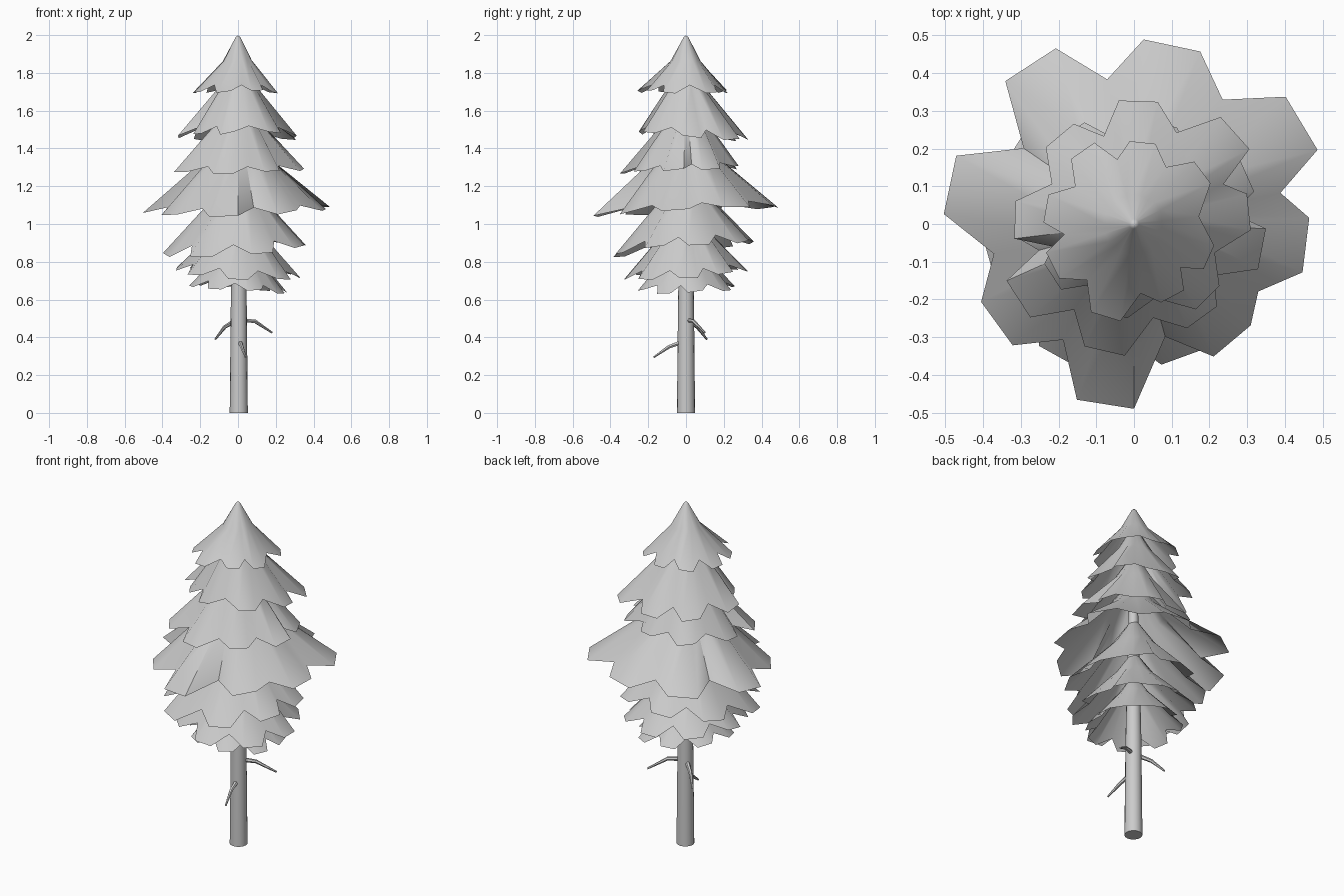
import bpy, bmesh, random
from math import sin, cos, radians
from mathutils import Vector

random.seed(4)
if "Cube" in bpy.data.objects:
    bpy.data.objects.remove(bpy.data.objects["Cube"], do_unlink=True)

grey = bpy.data.materials.new("plain grey")
grey.use_nodes = True
grey.diffuse_color = (0.6, 0.6, 0.6, 1)
grey.node_tree.nodes["Principled BSDF"].inputs["Base Color"].default_value = grey.diffuse_color


def finish(bm, name, angle):
    mesh = bpy.data.meshes.new(name)
    bm.to_mesh(mesh)
    bm.free()
    mesh.materials.append(grey)
    obj = bpy.data.objects.new(name, mesh)
    bpy.context.collection.objects.link(obj)
    bpy.ops.object.select_all(action="DESELECT")
    obj.select_set(True)
    bpy.context.view_layer.objects.active = obj
    bpy.ops.object.shade_smooth_by_angle(angle=radians(angle))


def polar(radius, degrees, z):
    return Vector((radius * cos(radians(degrees)), radius * sin(radians(degrees)), z))


def skin(bm, rings):
    """Bridge closed rings of equal length with quads."""
    loops = [[bm.verts.new(p) for p in ring] for ring in rings]
    for a, b in zip(loops, loops[1:]):
        for i in range(len(a)):
            j = (i + 1) % len(a)
            bm.faces.new((a[i], b[i], b[j], a[j]))
    return loops


def tube(name, points, radii, sides):
    """Tapered round tube through a short path."""
    bm = bmesh.new()
    rings = []
    for i, p in enumerate(points):
        along = points[min(i + 1, len(points) - 1)] - points[max(i - 1, 0)]
        turn = along.to_track_quat("Z", "Y")
        rings.append([p + turn @ polar(radii[i], 360 * k / sides, 0) for k in range(sides)])
    loops = skin(bm, rings)
    bm.faces.new(loops[0])
    bm.faces.new(loops[-1])
    bmesh.ops.recalc_face_normals(bm, faces=bm.faces)
    finish(bm, name, 50)


def foliage(name, apex, tip_z, lift, sag, tilt, angles, tips, notches, half=9):
    """Open skirt with eight blunt boughs and a notch between each pair."""
    rim = []
    for i, a in enumerate(angles):
        following = angles[(i + 1) % 8] - (360 if i == 7 else 0)
        rim.append(polar(tips[i], a + half, tip_z + random.uniform(-0.01, 0.01)))
        rim.append(polar(tips[i], a - half, tip_z + random.uniform(-0.01, 0.01)))
        rim.append(polar(notches[i], (a + following) / 2, tip_z + lift))
    for p in rim:
        p.z += tilt[0] * p.x + tilt[1] * p.y
    mean = sum(p.xy.length for p in rim) / len(rim)

    def ring(spread, drop, roundness):
        """Inner ring, evened out towards a plain circle."""
        points = []
        for p in rim:
            flat = p.xy * spread * (1 - roundness + roundness * mean / p.xy.length)
            fall = (tip_z - apex) * roundness + (p.z - apex) * (1 - roundness)
            points.append(Vector((flat.x, flat.y, apex + fall * drop)))
        return points

    bm = bmesh.new()
    first = skin(bm, [ring(0.06, 0.04, 1), ring(0.36, sag, 0.7), rim])[0]
    centre = bm.verts.new((0, 0, apex))
    for i in range(len(first)):
        bm.faces.new((centre, first[i], first[(i + 1) % len(first)]))
    bmesh.ops.recalc_face_normals(bm, faces=bm.faces)
    if sum(f.normal.z for f in bm.faces) < 0:
        bmesh.ops.reverse_faces(bm, faces=bm.faces)
    finish(bm, name, 50)


# Foliage tiers: apex, tip height, notch lift, sag, tilt, bough angles, bough lengths
BOUGHS = [78, 31, -7, -50, -99, -144, -192, -237]


def turned(by):
    return [a + by for a in BOUGHS]


TIERS = {
    "top": (2.0, 1.70, 0.035, 0.46, (0, 0), [84, 37, -24, -62, -107, -153, -190, -235],
            [0.22, 0.23, 0.22, 0.22, 0.26, 0.245, 0.24, 0.24]),
    "upper": (1.89, 1.465, 0.04, 0.40, (0, -0.07), [88, 42, 6, -45, -103, -147, -182, -230],
              [0.33, 0.365, 0.31, 0.28, 0.25, 0.26, 0.32, 0.31]),
    "upper_middle": (1.72, 1.285, 0.03, 0.40, (0, 0.05), [75, 24, -11, -54, -103, -147, -182, -235],
                     [0.28, 0.33, 0.35, 0.31, 0.35, 0.37, 0.31, 0.30]),
    "widest": (1.56, 1.07, 0.03, 0.42, (0.02, 0.05), BOUGHS,
               [0.49, 0.525, 0.465, 0.41, 0.49, 0.455, 0.505, 0.51]),
    "lower_middle": (1.32, 0.87, 0.045, 0.40, (0.06, 0.08), turned(-20),
                     [0.36, 0.36, 0.37, 0.38, 0.41, 0.40, 0.38, 0.36]),
    "lower": (1.12, 0.735, 0.04, 0.40, (-0.07, 0.07), turned(9), [0.33] * 8),
    "bottom": (0.98, 0.66, 0.03, 0.40, (-0.08, 0.03), turned(-20), [0.26] * 8),
}
CUTS = [0.405, 0.397, 0.375, 0.31, 0.36, 0.38, 0.355, 0.39]
for label, spec in TIERS.items():
    tips = spec[-1]
    notches = [0.77 * (tips[i] + tips[(i + 1) % 8]) / 2 for i in range(8)]
    foliage(label + "_foliage", *spec, CUTS if label == "widest" else notches)

# Trunk, running up inside the foliage
tube("trunk", [Vector((0.004, 0, z)) for z in (0, 0.6, 1.2, 1.8)], (0.048, 0.042, 0.03, 0.012), 16)

# Bare twigs
TWIGS = {
    "left_twig": ((0.02, 0.01, 0.49), (0.09, 0.04, 0.485), (0.18, 0.10, 0.425)),
    "right_twig": ((-0.01, 0.01, 0.49), (-0.07, 0.06, 0.455), (-0.12, 0.11, 0.39)),
    "front_twig": ((0.01, -0.02, 0.375), (0.02, -0.09, 0.35), (0.04, -0.17, 0.295)),
}
for label, path in TWIGS.items():
    tube(label, [Vector(p) for p in path], (0.013, 0.01, 0.005), 6)
